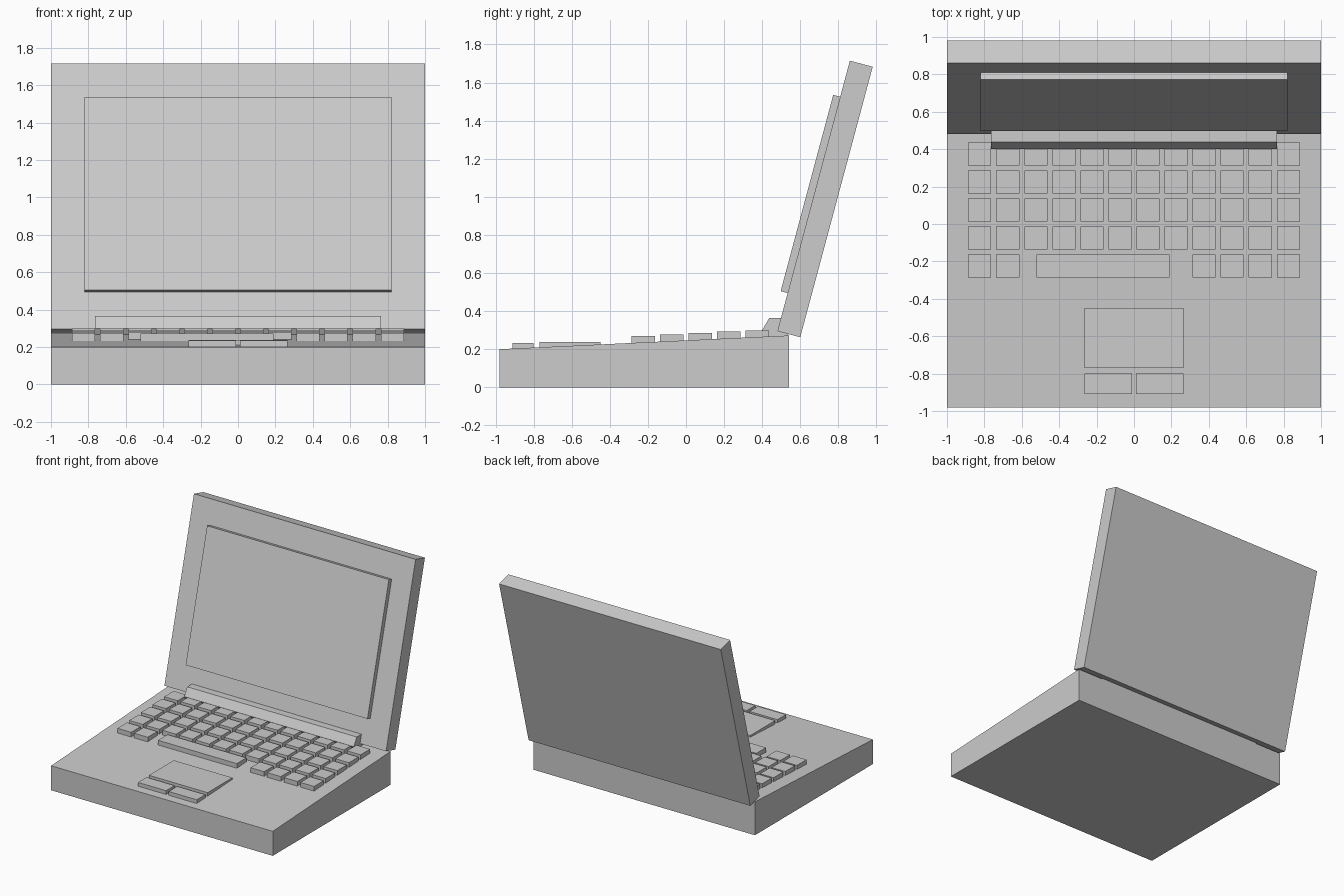
import bpy, bmesh, math
from mathutils import Vector

if "Cube" in bpy.data.objects:
    bpy.data.objects.remove(bpy.data.objects["Cube"])

grey = bpy.data.materials.new("light_grey")
grey.diffuse_color = (0.604, 0.604, 0.604, 1)
grey.use_nodes = True
grey.node_tree.nodes["Principled BSDF"].inputs["Base Color"].default_value = grey.diffuse_color


def prism(name, profile, x0, x1):
    """Extrude a (y, z) profile along x."""
    bm = bmesh.new()
    face = bm.faces.new([bm.verts.new((x0, y, z)) for y, z in profile])
    ext = bmesh.ops.extrude_face_region(bm, geom=[face])
    moved = [v for v in ext["geom"] if isinstance(v, bmesh.types.BMVert)]
    bmesh.ops.translate(bm, verts=moved, vec=(x1 - x0, 0, 0))
    bmesh.ops.recalc_face_normals(bm, faces=bm.faces)
    mesh = bpy.data.meshes.new(name)
    bm.to_mesh(mesh)
    bm.free()
    mesh.materials.append(grey)
    ob = bpy.data.objects.new(name, mesh)
    bpy.context.collection.objects.link(ob)
    return ob


FRONT, BACK, Z_FRONT, Z_BACK = -0.98, 0.54, 0.20, 0.272


def deck(y):
    """Height of the sloping keyboard deck."""
    return Z_FRONT + (Z_BACK - Z_FRONT) * (y - FRONT) / (BACK - FRONT)


def raised(name, x0, x1, y0, y1, height):
    """Flat-topped block standing on the sloping deck."""
    top = deck((y0 + y1) / 2) + height
    low = deck(y0) - 0.01
    prism(name, [(y0, low), (y1, low), (y1, top), (y0, top)], x0, x1)


# Wedge-shaped base
prism("base", [(FRONT, 0), (BACK, 0), (BACK, Z_BACK), (FRONT, Z_FRONT)], -1, 1)

# Keyboard: five rows of twelve, with the space bar in the front row
HALF = 0.0615
for row in range(5):
    y = -0.225 + 0.15 * row
    for col in range(12):
        if row == 0 and 2 <= col <= 7:
            continue
        x = -0.825 + 0.15 * col
        raised(f"key_{row}_{col}", x - HALF, x + HALF, y - HALF, y + HALF, 0.035)
raised("space_bar", -0.52, 0.19, -0.225 - HALF, -0.225 + HALF, 0.035)

# Touchpad and its two buttons
raised("touchpad", -0.265, 0.265, -0.77, -0.45, 0.021)
raised("left_button", -0.265, -0.012, -0.91, -0.80, 0.028)
raised("right_button", 0.012, 0.265, -0.91, -0.80, 0.028)

# Six-sided hinge barrel
hinge = [(0.475 + 0.075 * math.cos(math.radians(60 * i)),
          0.30 + 0.075 * math.sin(math.radians(60 * i))) for i in range(6)]
prism("hinge", hinge, -0.765, 0.765)

# Lid and screen, leaning back 15 degrees
TILT = math.radians(15)
pivot = Vector((0.48, 0.295))
up = Vector((math.sin(TILT), math.cos(TILT)))
out = Vector((math.cos(TILT), -math.sin(TILT)))


def leaning(name, a0, a1, d0, d1, half):
    pts = [pivot + up * a + out * d for a, d in ((a0, d0), (a0, d1), (a1, d1), (a1, d0))]
    prism(name, [tuple(p) for p in pts], -half, half)


leaning("lid", 0, 1.47, 0, 0.124, 1)
leaning("screen", 0.207, 1.274, -0.038, 0.005, 0.82)
